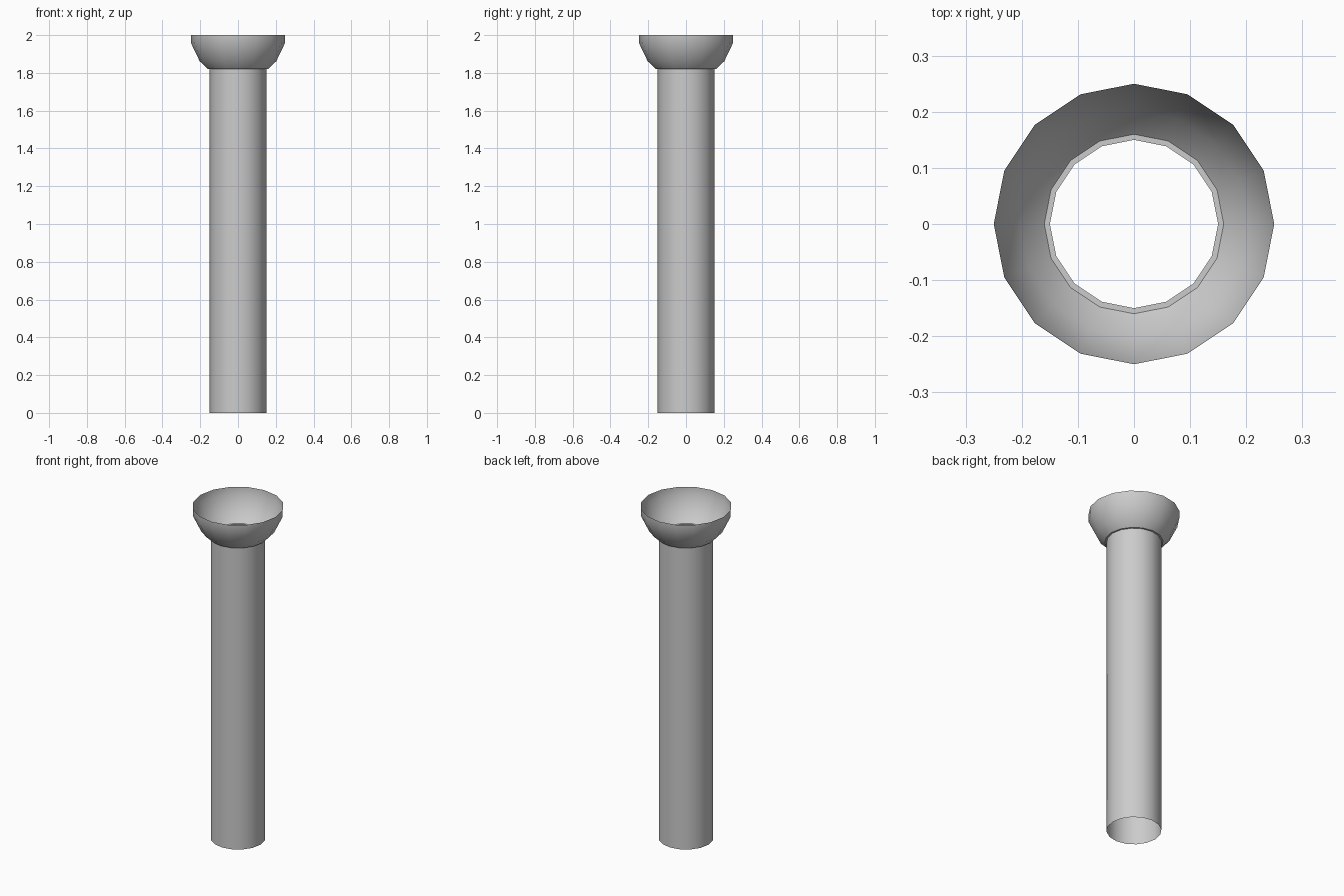
import bpy
import bmesh
import math
from mathutils import Matrix, Vector

SIDES = 16

cube = bpy.data.objects.get("Cube")
if cube:
    bpy.data.objects.remove(cube, do_unlink=True)

grey = bpy.data.materials.new("light grey")
grey.use_nodes = True
colour = (0.6, 0.6, 0.6, 1)
grey.diffuse_color = colour
grey.node_tree.nodes["Principled BSDF"].inputs["Base Color"].default_value = colour


def lathe(name, profile):
    """Turn an open (radius, height) profile into a thin shell around z."""
    bm = bmesh.new()
    rings = []
    for radius, z in profile:
        ring = bmesh.ops.create_circle(
            bm, segments=SIDES, radius=radius,
            matrix=Matrix.Translation(Vector((0, 0, z))))
        rings.append(ring["verts"])
    for low, high in zip(rings, rings[1:]):
        for i in range(SIDES):
            j = (i + 1) % SIDES
            bm.faces.new((low[i], low[j], high[j], high[i]))
    # Face every panel away from the axis, or downward on the flat ledge
    bm.normal_update()
    for face in bm.faces:
        centre = face.calc_center_median()
        outward = Vector((centre.x, centre.y, 0)).normalized() - Vector((0, 0, 0.5))
        if face.normal.dot(outward) < 0:
            face.normal_flip()
    mesh = bpy.data.meshes.new(name)
    bm.to_mesh(mesh)
    bm.free()
    mesh.materials.append(grey)
    obj = bpy.data.objects.new(name, mesh)
    bpy.context.collection.objects.link(obj)
    bpy.ops.object.select_all(action="DESELECT")
    obj.select_set(True)
    bpy.context.view_layer.objects.active = obj
    bpy.ops.object.shade_smooth_by_angle(angle=math.radians(40))
    return obj


# Open tube
lathe("pipe", [(0.15, 0), (0.15, 1.82)])

# Flared cup with a narrow ledge at its base and an upright rim
lathe("cup", [(0.15, 1.82), (0.16, 1.82), (0.203, 1.862),
              (0.248, 1.956), (0.25, 2.0)])
